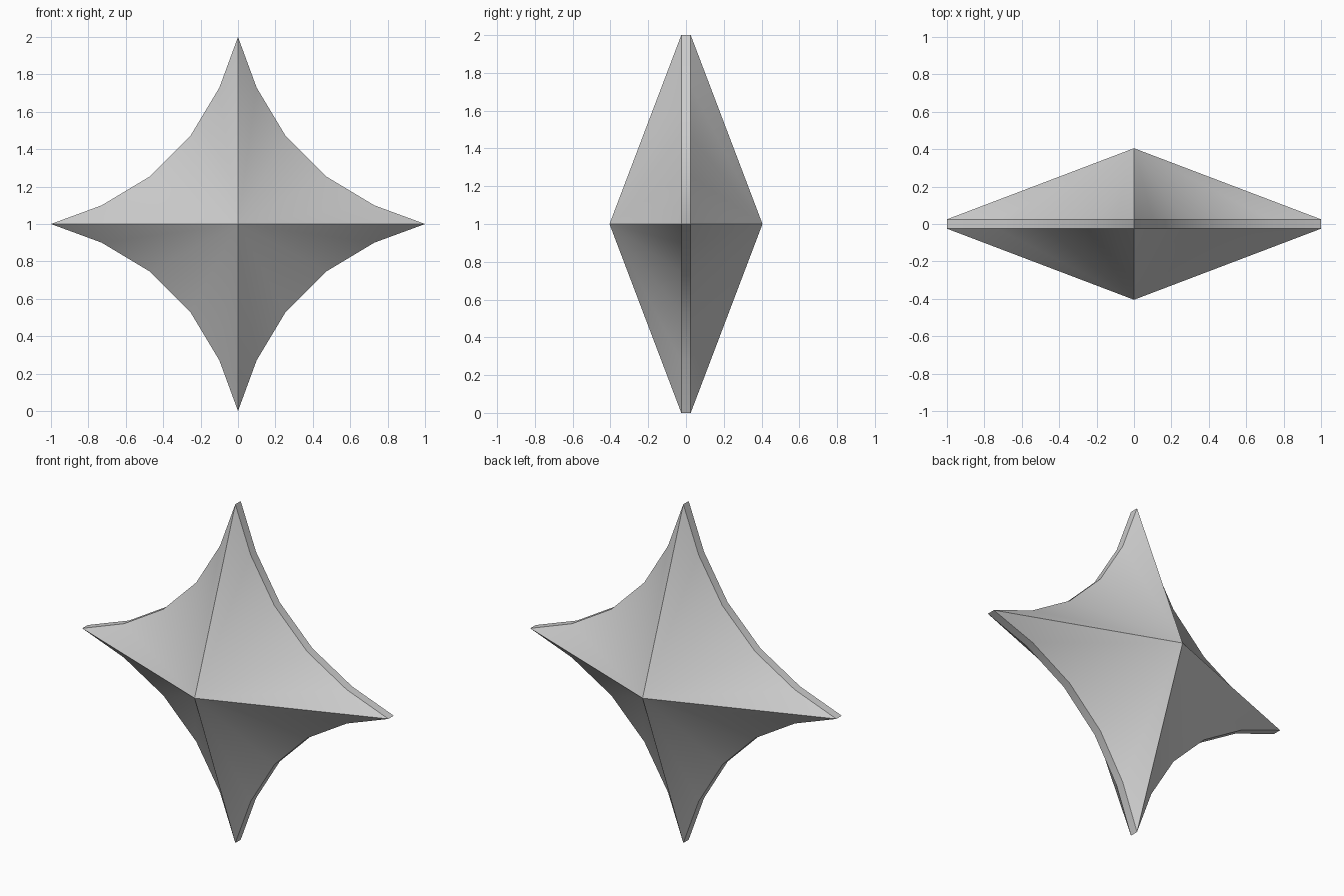
import bpy, bmesh

if "Cube" in bpy.data.objects:
    bpy.data.objects.remove(bpy.data.objects["Cube"])

RIM, APEX, MID = 0.025, 0.405, 1.0
# concave edge of one quadrant, right tip towards top tip
quarter = [(1.0, 0.0), (0.728, 0.10), (0.47, 0.255), (0.255, 0.47), (0.10, 0.728)]

# rotate the quadrant four times for the full outline
outline = []
for turn in range(4):
    outline += quarter
    quarter = [(-z, x) for x, z in quarter]

bm = bmesh.new()
n = len(outline)
front = [bm.verts.new((x, -RIM, z + MID)) for x, z in outline]
back = [bm.verts.new((x, RIM, z + MID)) for x, z in outline]
front_apex = bm.verts.new((0, -APEX, MID))
back_apex = bm.verts.new((0, APEX, MID))

# faceted front and back pyramids joined by a thin rim
for i in range(n):
    j = (i + 1) % n
    bm.faces.new((front_apex, front[i], front[j]))
    bm.faces.new((back_apex, back[j], back[i]))
    bm.faces.new((front[i], back[i], back[j], front[j]))
bmesh.ops.recalc_face_normals(bm, faces=bm.faces)

mesh = bpy.data.meshes.new("four_point_star")
bm.to_mesh(mesh)
bm.free()
star = bpy.data.objects.new("four_point_star", mesh)
bpy.context.collection.objects.link(star)

# smooth curved flanks, crisp ridges and rim
bpy.context.view_layer.objects.active = star
star.select_set(True)
bpy.ops.object.shade_smooth_by_angle(angle=0.5236)
